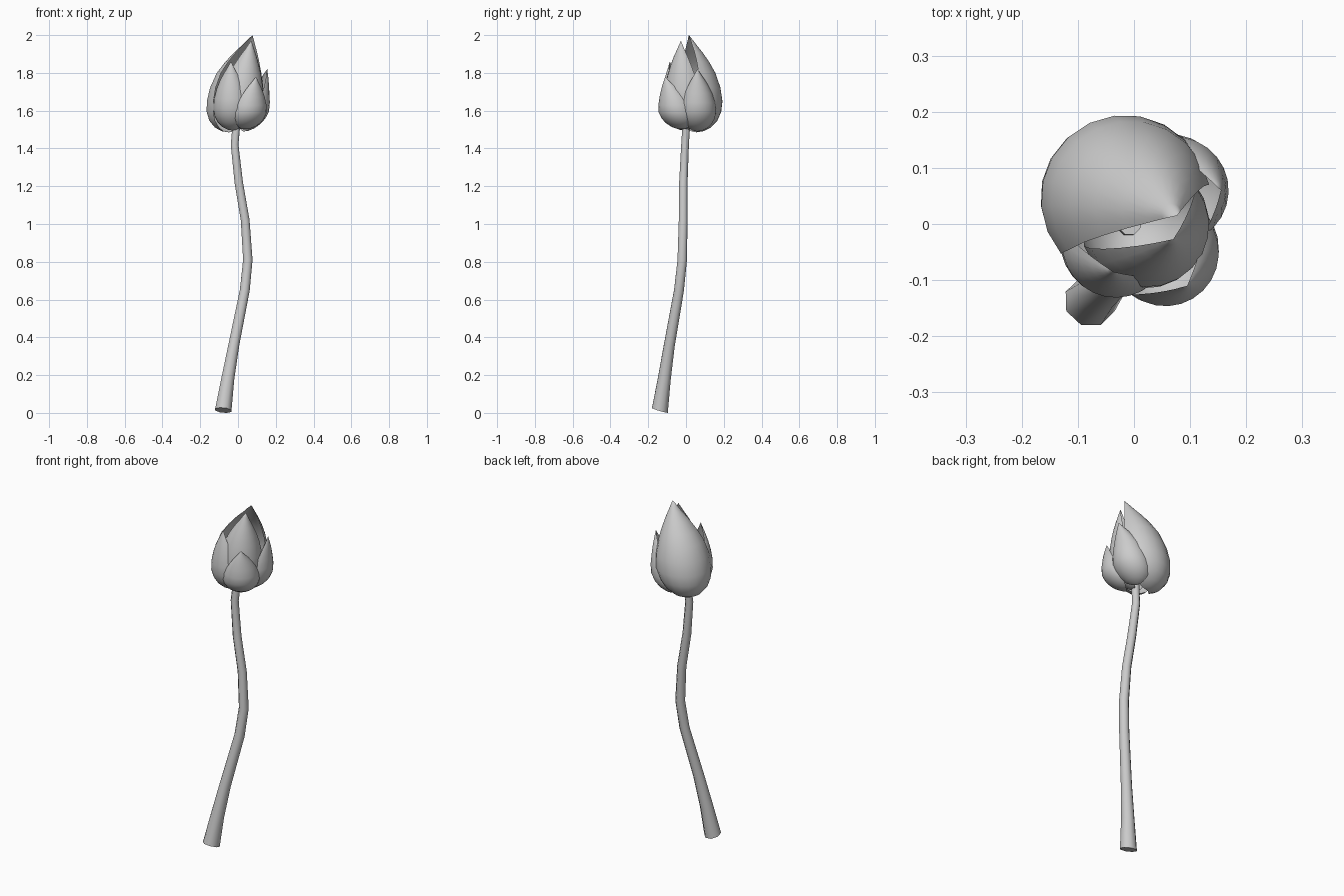
import bpy, bmesh, math
from mathutils import Vector

if "Cube" in bpy.data.objects:
    bpy.data.objects.remove(bpy.data.objects["Cube"])

grey = bpy.data.materials.new("soft_grey")
grey.diffuse_color = (0.6, 0.6, 0.6, 1)
grey.use_nodes = True
grey.node_tree.nodes["Principled BSDF"].inputs["Base Color"].default_value = grey.diffuse_color


def finish(name, bm, angle):
    mesh = bpy.data.meshes.new(name)
    bm.to_mesh(mesh)
    bm.free()
    obj = bpy.data.objects.new(name, mesh)
    bpy.context.collection.objects.link(obj)
    mesh.materials.append(grey)
    bpy.ops.object.select_all(action='DESELECT')
    obj.select_set(True)
    bpy.context.view_layer.objects.active = obj
    bpy.ops.object.shade_smooth_by_angle(angle=math.radians(angle))
    return obj


def bridge(bm, a, b, closed=False):
    n = len(a)
    for i in range(n if closed else n - 1):
        j = (i + 1) % n
        bm.faces.new((a[i], a[j], b[j], b[i]))


# Stem: eight-sided tube swept along a bent path (x, y, z, radius)
PATH = [(-.078, -.138, .014, .047), (-.054, -.115, .18, .037),
        (-.022, -.088, .36, .031), (.036, -.037, .65, .028),
        (.052, -.020, .81, .027), (.038, -.015, 1.02, .025),
        (.004, -.014, 1.22, .024), (-.018, -.005, 1.42, .022),
        (-.008, .002, 1.53, .022)]
bm = bmesh.new()
points = [Vector(p[:3]) for p in PATH]
rings = []
for i, p in enumerate(points):
    t = (points[min(i + 1, len(points) - 1)] - points[max(i - 1, 0)]).normalized()
    if i == 0:
        t = Vector((.1, .3, 1)).normalized()   # slanted cut at the foot
    u = Vector((0, 1, 0)).cross(t).normalized()
    w = t.cross(u)
    rings.append([bm.verts.new(p + PATH[i][3] * (u * math.cos(a) + w * math.sin(a)))
                  for a in (math.tau * (k + .5) / 8 for k in range(8))])
for a, b in zip(rings, rings[1:]):
    bridge(bm, a, b, True)
bm.faces.new(rings[0][::-1])
bm.faces.new(rings[-1])
finish("stem", bm, 50)

# Shared petal profile: height, lean towards the tip, radius (all as fractions)
PROFILE = [(0, 0, 0), (.012, .01, .25), (.05, .04, .52), (.12, .10, .77),
           (.21, .18, .93), (.32, .27, 1), (.46, .35, .95), (.61, .45, .80),
           (.72, .58, .62), (.82, .72, .42), (.90, .85, .23), (.95, .92, .12),
           (1, 1, 0)]


# Petal: cupped sheet spread around a leaning axis from base to tip
def petal(name, base, tip, radius, facing, spread, segments=12):
    base, tip = Vector(base), Vector(tip)
    bm = bmesh.new()
    rows = []
    for h, lean, r in PROFILE:
        c = base.lerp(tip, lean)
        c.z = base.z + (tip.z - base.z) * h
        row = []
        for k in range(segments + 1):
            a = math.radians(facing + spread * (2 * k / segments - 1) * (1.05 - .15 * h))
            row.append(bm.verts.new(c + radius * r * Vector((math.cos(a), math.sin(a), 0))))
        rows.append(row)
    for a, b in zip(rows, rows[1:]):
        bridge(bm, a, b)
    bmesh.ops.remove_doubles(bm, verts=bm.verts, dist=.0005)
    finish(name, bm, 60)


petal("back_petal", (-.05, .055, 1.485), (.077, .015, 2.0), .15, 115, 105)
petal("inner_petal", (0, .01, 1.5), (.07, -.027, 1.97), .115, -60, 100)
petal("left_petal", (-.03, -.01, 1.495), (-.037, -.085, 1.86), .10, -115, 80)
petal("front_petal", (.035, -.02, 1.5), (.095, -.11, 1.78), .10, -45, 85)
petal("right_petal", (.03, .06, 1.49), (.155, .06, 1.82), .10, 25, 85)
